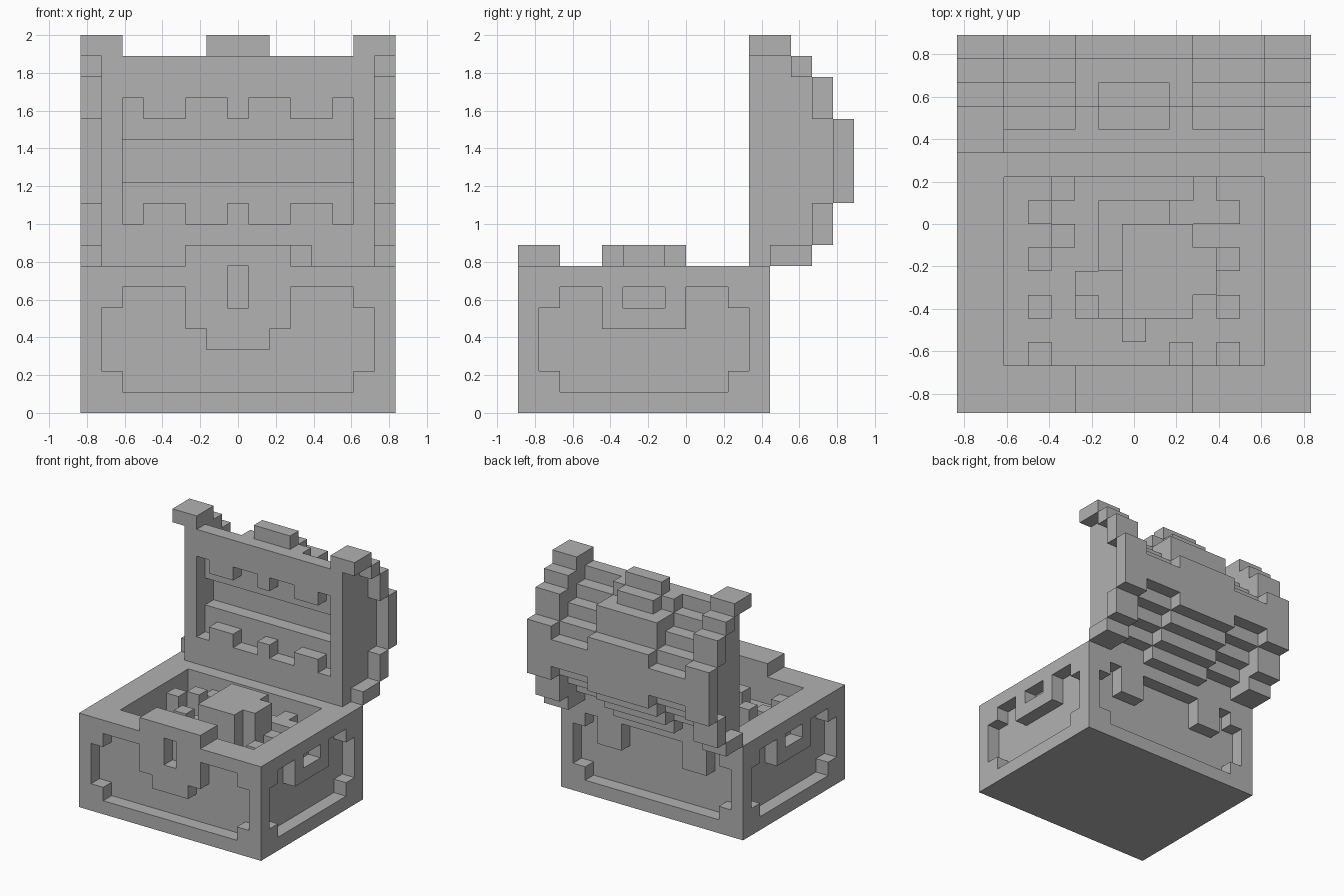
import bpy
import bmesh
import math

U = 1 / 9          # size of one block
HALF_X = 7.5       # half the chest width, in blocks

cube = bpy.data.objects.get("Cube")
if cube:
    bpy.data.objects.remove(cube, do_unlink=True)

GREY = (0.445, 0.445, 0.445, 1)
grey = bpy.data.materials.new("plain_grey")
grey.use_nodes = True
grey.diffuse_color = GREY
grey.node_tree.nodes["Principled BSDF"].inputs["Base Color"].default_value = GREY


def block(x, y, z):
    """Cells of a box given as (low, high) ranges in blocks."""
    xs = range(round(x[0] + HALF_X), round(x[1] + HALF_X))
    return {(i, j, k) for i in xs for j in range(*y) for k in range(*z)}


def wide(half, y, z):
    """Box centred on the middle plane."""
    return block((-half, half), y, z)


def pair(x, y, z):
    """Box and its mirror image."""
    return block(x, y, z) | block((-x[1], -x[0]), y, z)


def build(name, cells):
    """Skin the outside of a set of cells and merge flat areas."""
    bm = bmesh.new()
    verts = {}
    for cell in cells:
        for axis in range(3):
            for side in (0, 1):
                near = list(cell)
                near[axis] += 2 * side - 1
                if tuple(near) in cells:
                    continue
                a, b = (axis + 1) % 3, (axis + 2) % 3
                ring = []
                for da, db in ((0, 0), (1, 0), (1, 1), (0, 1)):
                    p = list(cell)
                    p[axis] += side
                    p[a] += da
                    p[b] += db
                    p = tuple(p)
                    if p not in verts:
                        verts[p] = bm.verts.new(((p[0] - HALF_X) * U, p[1] * U, p[2] * U))
                    ring.append(verts[p])
                bm.faces.new(ring if side else ring[::-1])
    bmesh.ops.dissolve_limit(bm, angle_limit=math.radians(1),
                             verts=bm.verts[:], edges=bm.edges[:])
    mesh = bpy.data.meshes.new(name)
    bm.to_mesh(mesh)
    bm.free()
    mesh.materials.append(grey)
    bpy.context.collection.objects.link(bpy.data.objects.new(name, mesh))


# Chest body: hollow box with a solid floor
body = wide(7.5, (-8, 4), (0, 7)) - wide(5.5, (-6, 2), (5, 7))

# Front panel recess around the lock plate, with keyhole
front = (-8, -7)
body -= wide(5.5, front, (1, 6)) | wide(6.5, front, (2, 5))
body |= wide(2.5, front, (4, 7)) | wide(1.5, front, (3, 4))
body -= wide(0.5, front, (5, 7))
body |= wide(2.5, (-8, -6), (7, 8))

# Back panel recess with two hinge tabs
back = (3, 4)
body -= wide(5.5, back, (1, 6)) | wide(6.5, back, (2, 5))
body |= pair((2.5, 4.5), back, (4, 6))

# Side panel recesses with handles
side = (6.5, 7.5)
body -= pair(side, (-6, 2), (1, 6)) | pair(side, (-7, 3), (2, 5))
body |= pair(side, (-4, 0), (4, 7))
body -= pair(side, (-3, -1), (5, 6))
build("chest_body", body)

# Lid: stepped shell, one layer of depth at a time
lid = set()
for n in range(5):
    lid |= wide(5.5, (3 + n, 4 + n), (7 + n, 17 - n))

# Lid end caps and their proud outer bands
cap = (5.5, 6.5)
for y, z in (((3, 6), (7, 17)), ((6, 7), (8, 16)), ((7, 8), (10, 14))):
    lid |= pair(cap, y, z)
for y, z in (((3, 5), (17, 18)), ((5, 6), (16, 17)), ((6, 7), (14, 16)),
             ((7, 8), (10, 14)), ((6, 7), (8, 10)), ((4, 6), (7, 8))):
    lid |= pair((5.5, 7.5), y, z)

# Raised centre band with its clasp
for y, z in (((3, 5), (7, 17)), ((5, 6), (8, 16)), ((6, 7), (9, 16)), ((7, 8), (10, 14))):
    lid |= wide(2.5, y, z)
lid |= wide(1.5, (4, 5), (17, 18)) | wide(1.5, (5, 6), (16, 17))

# Lid lining: shallow hollow with teeth and a deeper middle groove
inner = (3, 4)
lid -= wide(5.5, inner, (9, 15)) | wide(5.5, (4, 5), (11, 13))
for z in ((9, 10), (14, 15)):
    lid |= pair((2.5, 4.5), inner, z) | wide(0.5, inner, z)
build("chest_lid", lid)

# Treasure: a large round piece on a heap
treasure = block((-0.5, 2.5), (-4, 0), (5, 8)) | block((-0.5, 3.5), (-3, -1), (5, 8))
treasure |= block((-1.5, 1.5), (-2, 1), (5, 7))
treasure |= block((-2.5, -0.5), (-4, -2), (5, 6)) | block((1.5, 3.5), (0, 1), (5, 6))

# Loose coins: single blocks (x, y, height)
for x, y, top in ((-4.5, 0, 6), (-3.5, -1, 7), (-4.5, -2, 7), (-4.5, -4, 6), (-2.5, -4, 7),
                  (-4.5, -6, 6), (-0.5, -5, 6), (1.5, -6, 6), (3.5, -2, 6), (3.5, -6, 6),
                  (2.5, 1, 6), (3.5, 0, 6), (-3.5, 1, 6), (3.5, -4, 6)):
    treasure |= block((x, x + 1), (y, y + 1), (5, top))
build("treasure", treasure)
